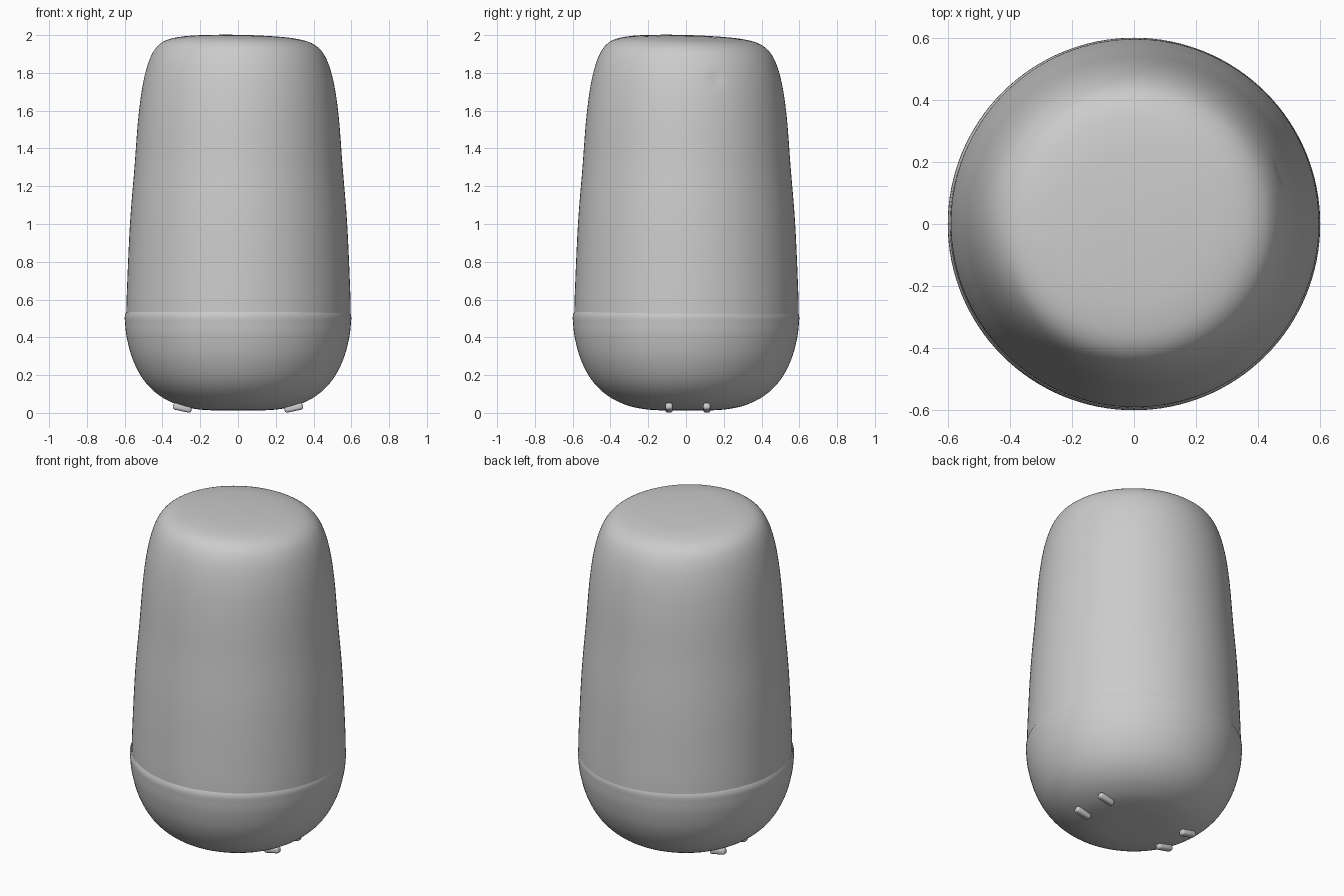
import bpy, bmesh, math
from mathutils import Vector, Matrix

if "Cube" in bpy.data.objects:
    bpy.data.objects.remove(bpy.data.objects["Cube"])

SEG = 128


def spline(points, steps=6):
    """Catmull-Rom smoothing of a short (radius, height) profile."""
    p = [Vector(q) for q in points]
    p = [2 * p[0] - p[1]] + p + [2 * p[-1] - p[-2]]
    out = []
    for a, b, c, d in zip(p, p[1:], p[2:], p[3:]):
        for i in range(steps):
            t = i / steps
            out.append(0.5 * (2 * b + (c - a) * t + (2 * a - 5 * b + 4 * c - d) * t * t
                              + (3 * b - a - 3 * c + d) * t ** 3))
    return out + [p[-2]]


def finish(bm, name):
    bmesh.ops.recalc_face_normals(bm, faces=bm.faces)
    me = bpy.data.meshes.new(name)
    bm.to_mesh(me)
    bm.free()
    ob = bpy.data.objects.new(name, me)
    bpy.context.collection.objects.link(ob)
    bpy.context.view_layer.objects.active = ob
    ob.select_set(True)
    bpy.ops.object.shade_smooth_by_angle(angle=math.radians(40))
    ob.select_set(False)
    return ob


def lathe(name, prof, warp=None):
    bm = bmesh.new()
    vs = [bm.verts.new((max(r, 0), 0, z)) for r, z in prof]
    es = [bm.edges.new(e) for e in zip(vs, vs[1:])]
    bmesh.ops.spin(bm, geom=vs + es, axis=(0, 0, 1), cent=(0, 0, 0),
                   angle=2 * math.pi, steps=SEG, use_duplicate=False)
    bmesh.ops.remove_doubles(bm, verts=bm.verts, dist=1e-4)
    if warp:
        for v in bm.verts:
            warp(v)
    return finish(bm, name)


# Upper body: tapered shell with a soft, very slightly tilted crown
def warp_top(v):
    t = min(max((v.co.z - 1.5) / 0.45, 0), 1)
    v.co.z -= t * t * (0.018 * v.co.x + 0.028 * v.co.y)
    v.co.x += 0.003
    v.co.y += 0.003
    # small finger dimple on the upper right side
    d = (v.co - Vector((0.475, 0.16, 1.77))).length
    v.co -= Vector((0.94, 0.33, 0)) * 0.008 * math.exp(-(d / 0.035) ** 2)


upper = spline([(0.594, 0.52), (0.591, 0.65), (0.575, 1.0), (0.551, 1.3), (0.53, 1.57),
                (0.502, 1.76), (0.46, 1.89), (0.4, 1.957), (0.3, 1.986),
                (0.15, 1.997), (0, 2.0)])
lathe("upper_body", upper, warp_top)

# Lower bowl with a small seam ledge at its rim
lower = spline([(0, 0.012), (0.12, 0.013), (0.22, 0.02), (0.32, 0.043), (0.42, 0.095),
                (0.5, 0.175), (0.558, 0.285), (0.59, 0.405), (0.6, 0.5)])
lathe("lower_bowl", lower + [Vector((0.599, 0.52)), Vector((0.592, 0.535))])


# Four small rounded feet following the curve of the bowl
for side in (-1, 1):
    for y in (-0.09, 0.11):
        bm = bmesh.new()
        bmesh.ops.create_cube(bm, size=1, matrix=Matrix.Diagonal((0.1, 0.038, 0.036, 1)))
        bmesh.ops.bevel(bm, geom=bm.edges[:], offset=0.012, segments=3,
                        profile=0.5, affect='EDGES')
        bm.transform(Matrix.Translation((side * 0.295, y, 0.027))
                     @ Matrix.Rotation(-side * math.radians(12), 4, 'Y'))
        finish(bm, "foot")
